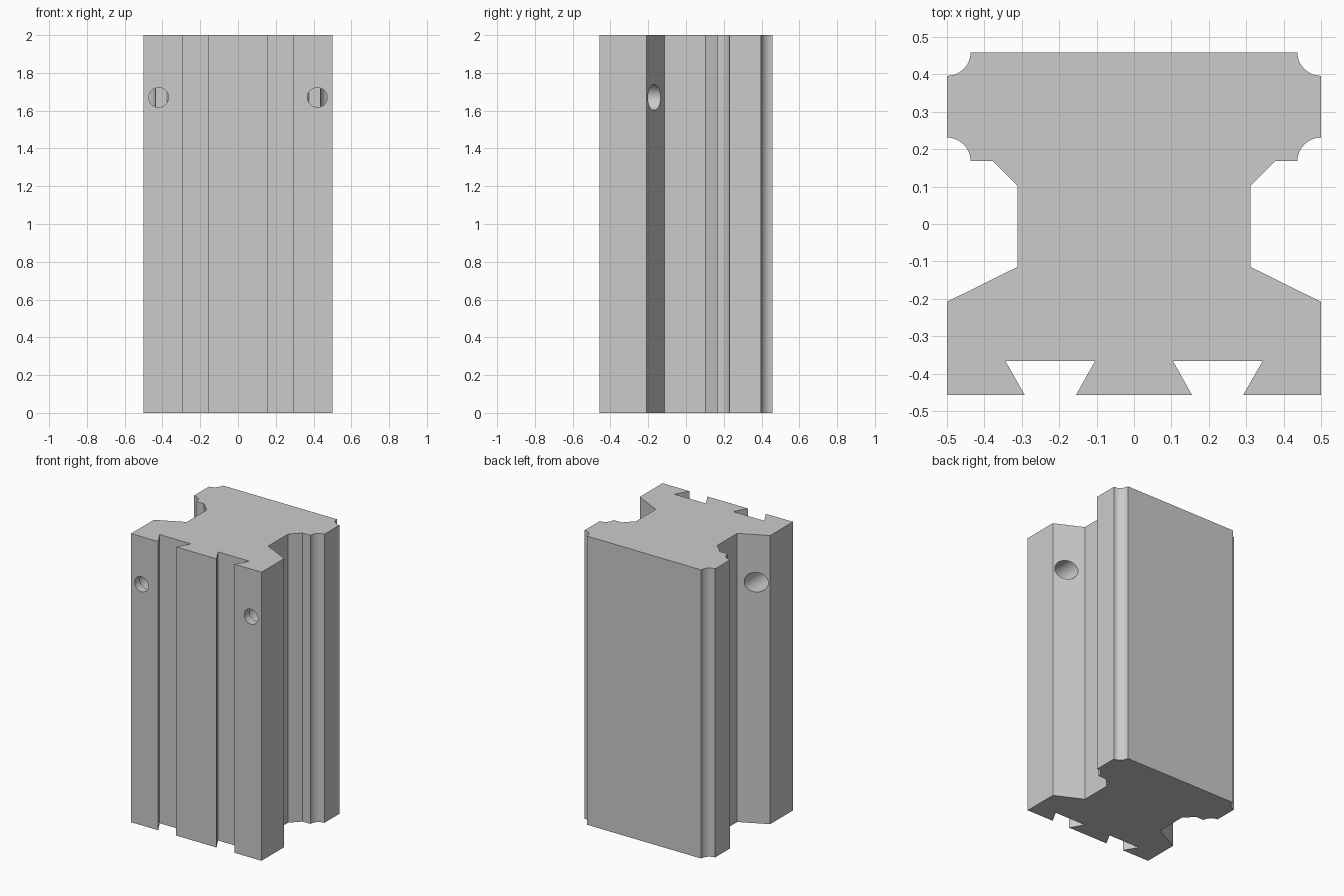
import bpy
import bmesh
from math import cos, sin, pi, radians

cube = bpy.data.objects.get("Cube")
if cube:
    bpy.data.objects.remove(cube, do_unlink=True)

HEIGHT = 2.0
FRONT, BACK, STEP = -0.457, 0.459, 0.168
COVE = 0.063

grey = bpy.data.materials.new("plain grey")
grey.use_nodes = True
grey.diffuse_color = (0.6, 0.6, 0.6, 1)
grey.node_tree.nodes["Principled BSDF"].inputs["Base Color"].default_value = (0.6, 0.6, 0.6, 1)


def arc(cx, cy, r, start, end, steps=12):
    """Points along an arc, angles in degrees."""
    angles = [radians(start + (end - start) * i / steps) for i in range(steps + 1)]
    return [(cx + r * cos(a), cy + r * sin(a)) for a in angles]


def add_object(name, bm):
    bmesh.ops.recalc_face_normals(bm, faces=bm.faces)
    mesh = bpy.data.meshes.new(name)
    bm.to_mesh(mesh)
    bm.free()
    mesh.materials.append(grey)
    obj = bpy.data.objects.new(name, mesh)
    bpy.context.collection.objects.link(obj)
    return obj


def extrude_profile(name, points, height):
    bm = bmesh.new()
    face = bm.faces.new([bm.verts.new((x, y, 0)) for x, y in points])
    top = bmesh.ops.extrude_face_region(bm, geom=[face])["geom"]
    bmesh.ops.translate(bm, vec=(0, 0, height),
                        verts=[v for v in top if isinstance(v, bmesh.types.BMVert)])
    return add_object(name, bm)


def stepped_hole_cutter(name, x, z, rings, segments=48):
    """Solid of revolution along y, given (y, radius) rings."""
    bm = bmesh.new()
    loops = [[bm.verts.new((x + r * cos(2 * pi * i / segments), y,
                            z + r * sin(2 * pi * i / segments)))
              for i in range(segments)] for y, r in rings]
    for a, b in zip(loops, loops[1:]):
        for i in range(segments):
            j = (i + 1) % segments
            bm.faces.new((a[i], a[j], b[j], b[i]))
    bm.faces.new(loops[0])
    bm.faces.new(loops[-1])
    return add_object(name, bm)


# Left half of the section: dovetail groove, sloped foot, web, coved head
half = [(0.155, FRONT), (0.104, -0.366), (0.344, -0.366), (0.292, FRONT),
        (0.5, FRONT), (0.5, -0.208), (0.312, -0.115), (0.312, 0.103), (0.377, STEP)]
half += arc(0.5, STEP, COVE, 180, 90)
half += arc(0.5, BACK, COVE, 270, 180)
profile = half + [(-x, y) for x, y in reversed(half)]
rail = extrude_profile("grooved_rail_body", profile, HEIGHT)

# Counterbored screw holes through the foot, one on each side
for side, sx in (("left", 1), ("right", -1)):
    cutter = stepped_hole_cutter(side + "_hole_cutter", sx * 0.42, 1.67,
                                 [(-0.6, 0.052), (-0.4, 0.052), (-0.4, 0.068), (0.0, 0.068)])
    cutter.hide_render = True
    cutter.hide_viewport = True
    cut = rail.modifiers.new(side + "_hole", 'BOOLEAN')
    cut.operation = 'DIFFERENCE'
    cut.solver = 'EXACT'
    cut.object = cutter

# Bake the holes, drop the cutters, then smooth the coves and bores
bpy.context.view_layer.update()
baked = bpy.data.meshes.new_from_object(rail.evaluated_get(bpy.context.evaluated_depsgraph_get()))
cutters = [m.object for m in rail.modifiers]
rail.modifiers.clear()
rail.data = baked
for cutter in cutters:
    bpy.data.objects.remove(cutter, do_unlink=True)

bpy.ops.object.select_all(action='DESELECT')
rail.select_set(True)
bpy.context.view_layer.objects.active = rail
bpy.ops.object.shade_smooth_by_angle(angle=radians(20))
